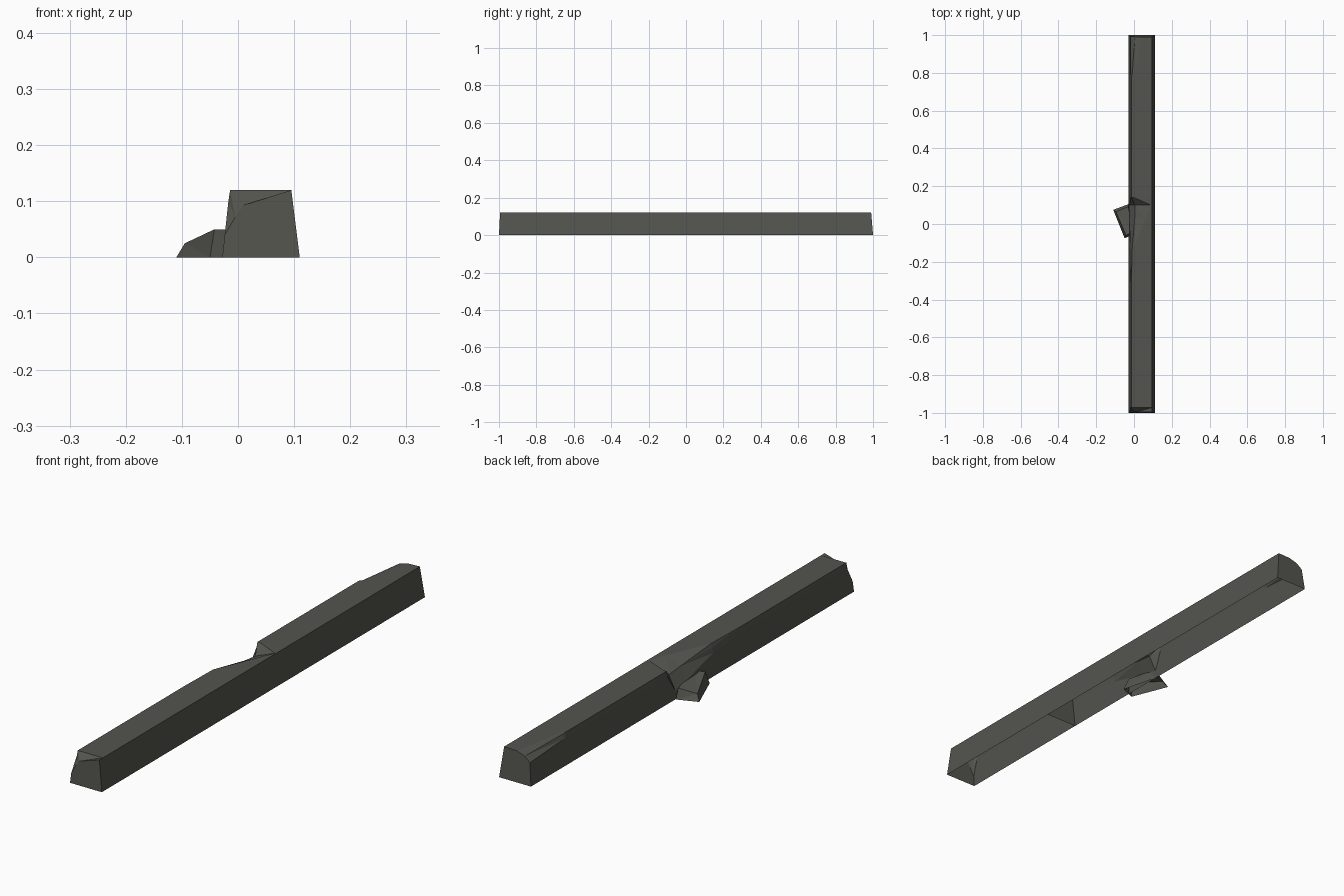
import bpy, bmesh

if "Cube" in bpy.data.objects:
    bpy.data.objects.remove(bpy.data.objects["Cube"])

stone = bpy.data.materials.new("dark grey concrete")
stone.diffuse_color = (0.088, 0.09, 0.077, 1)
stone.use_nodes = True
stone.node_tree.nodes["Principled BSDF"].inputs["Base Color"].default_value = stone.diffuse_color


def make_object(name, bm):
    # Triangulate non-planar chips and turn the shell outwards
    bmesh.ops.recalc_face_normals(bm, faces=bm.faces)
    bottom = [f for f in bm.faces if all(v.co.z < 1e-5 for v in f.verts)]
    bmesh.ops.delete(bm, geom=bottom, context='FACES_ONLY')
    bmesh.ops.triangulate(bm, faces=bm.faces)
    bmesh.ops.dissolve_limit(bm, angle_limit=0.01, verts=bm.verts, edges=bm.edges)
    mesh = bpy.data.meshes.new(name)
    bm.to_mesh(mesh)
    bm.free()
    mesh.materials.append(stone)
    ob = bpy.data.objects.new(name, mesh)
    bpy.context.collection.objects.link(ob)


def loft(name, rings):
    bm = bmesh.new()
    rows = [[bm.verts.new(p) for p in r] for r in rings]
    n = len(rows[0])
    for a, b in zip(rows, rows[1:]):
        for i in range(n):
            j = (i + 1) % n
            bm.faces.new((a[i], a[j], b[j], b[i]))
    bm.faces.new(rows[0])
    bm.faces.new(rows[-1])
    make_object(name, bm)


def section(y, t=(0.0, 0.12), c=(-0.014, 0.12), l=0.10, lean=0.0):
    # Tapered kerb profile; t, c and l move the breakable upper left edge
    side = -0.028 + 0.013 * l / 0.12
    pts = [(0.11, 0), (0.095, 0.12), t, c, (side, l), (-0.028, 0)]
    return [(x, y + lean * z / 0.12, z) for x, z in pts]


# Front length with a chipped end
loft("kerb_front", [
    section(-1.0, (0.01, 0.093), (-0.005, 0.072), 0.04, 0.006),
    section(-0.972),
    section(-0.39),
])

# Back length with the large break and a worn rear corner
loft("kerb_back", [
    section(-0.39),
    section(-0.31),
    section(-0.14, (-0.01, 0.12), (-0.015, 0.105), 0.085),
    section(0.03, (0.062, 0.12), (0.004, 0.093), 0.045),
    section(0.10, (0.09, 0.119), (0.005, 0.085), 0.03),
    section(0.14),
    section(0.77),
    section(0.785, (0.0, 0.12), (-0.010, 0.116), 0.10),
    section(1.0, (0.04, 0.118), (0.005, 0.107), 0.088, -0.01),
])

# Broken chunk lying beside the break
loft("broken_chunk", [
    [(-0.11, 0.075, 0), (-0.03, 0.105, 0), (0.01, -0.05, 0), (-0.05, -0.075, 0)],
    [(-0.095, 0.065, 0.025), (-0.03, 0.092, 0.04), (-0.008, -0.042, 0.05), (-0.042, -0.06, 0.05)],
])
